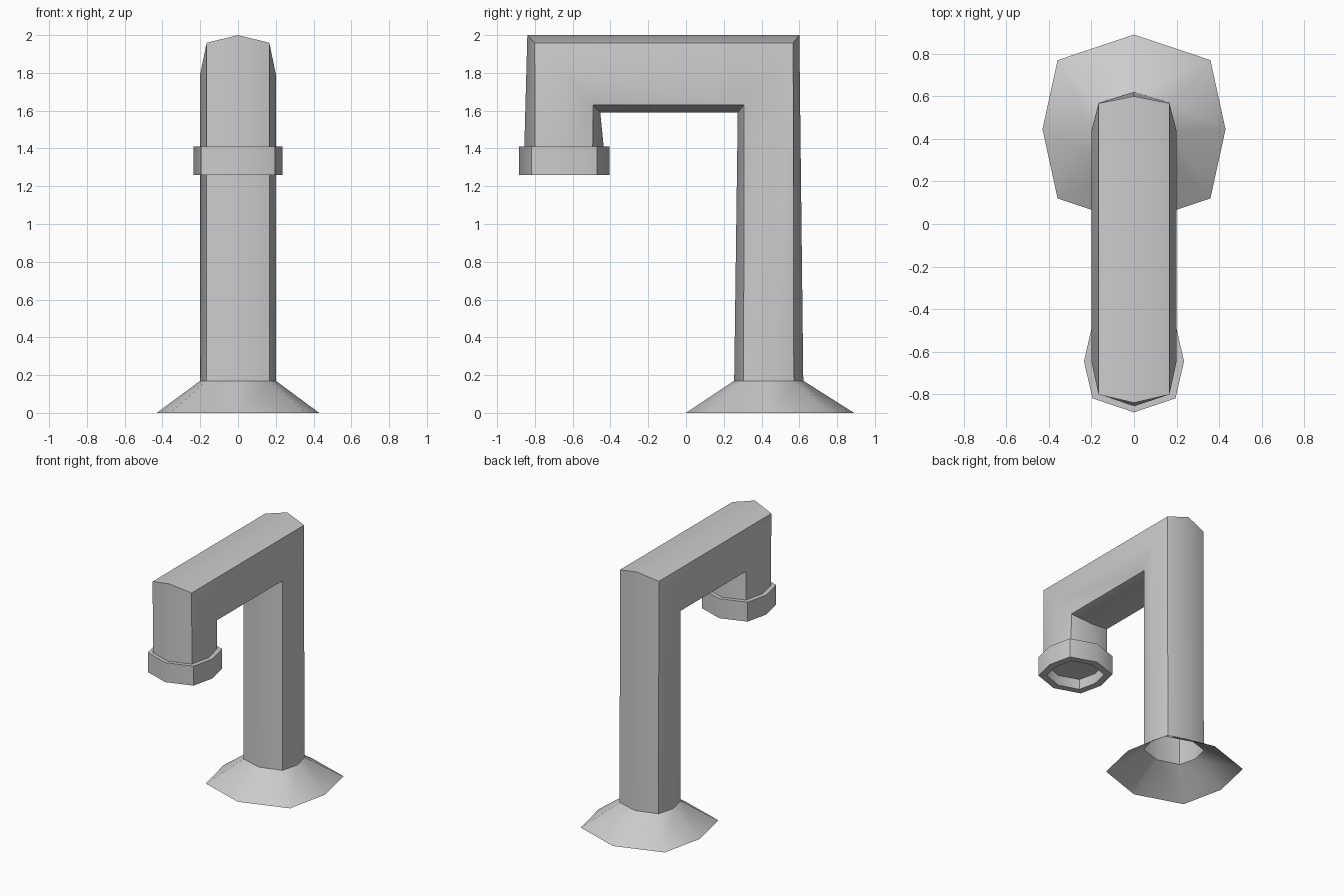
import bpy

if "Cube" in bpy.data.objects:
    bpy.data.objects.remove(bpy.data.objects["Cube"])

# Eight-sided flattened tube section; a = x of shoulder, b = depth of shoulder
def ring(yc, zc, hx, hy, hz=0.0, a=0.83, b=0.725):
    section = [(0, -1), (a, -b), (1, 0), (a, b), (0, 1), (-a, b), (-1, 0), (-a, -b)]
    return [(u * hx, yc + v * hy, zc + v * hz) for u, v in section]


# Skin a chain of rings into one surface
def loft(name, rings, cap_end=False):
    verts = [p for r in rings for p in r]
    n = 8
    faces = []
    for k in range(len(rings) - 1):
        for i in range(n):
            j = (i + 1) % n
            faces.append((k * n + i, k * n + j, (k + 1) * n + j, (k + 1) * n + i))
    if cap_end:
        faces.append([(len(rings) - 1) * n + i for i in range(n)])
    mesh = bpy.data.meshes.new(name)
    mesh.from_pydata(verts, [], faces)
    mesh.update()
    obj = bpy.data.objects.new(name, mesh)
    bpy.context.collection.objects.link(obj)
    bpy.ops.object.select_all(action='DESELECT')
    obj.select_set(True)
    bpy.context.view_layer.objects.active = obj
    bpy.ops.object.shade_smooth_by_angle(angle=0.70)
    return obj


column_foot = ring(0.438, 0.17, 0.20, 0.183)
spout_end = ring(-0.646, 1.41, 0.20, -0.21)

# Flared foot, open underneath
loft("base_flange", [ring(0.445, 0.0, 0.43, 0.445, a=0.835, b=0.73), column_foot])

# Column, mitred corners, top arm and short downspout
loft("pipe", [
    column_foot,
    ring(0.437, 1.795, 0.20, 0.163, 0.205, b=0.80),
    ring(-0.647, 1.795, 0.20, -0.193, 0.205, b=0.80),
    spout_end,
])

# Collar at the mouth with a recessed outlet
loft("spout_collar", [
    spout_end,
    ring(-0.645, 1.41, 0.235, -0.24),
    ring(-0.645, 1.26, 0.235, -0.24),
    ring(-0.645, 1.26, 0.182, -0.187),
    ring(-0.645, 1.34, 0.182, -0.187),
], cap_end=True)
